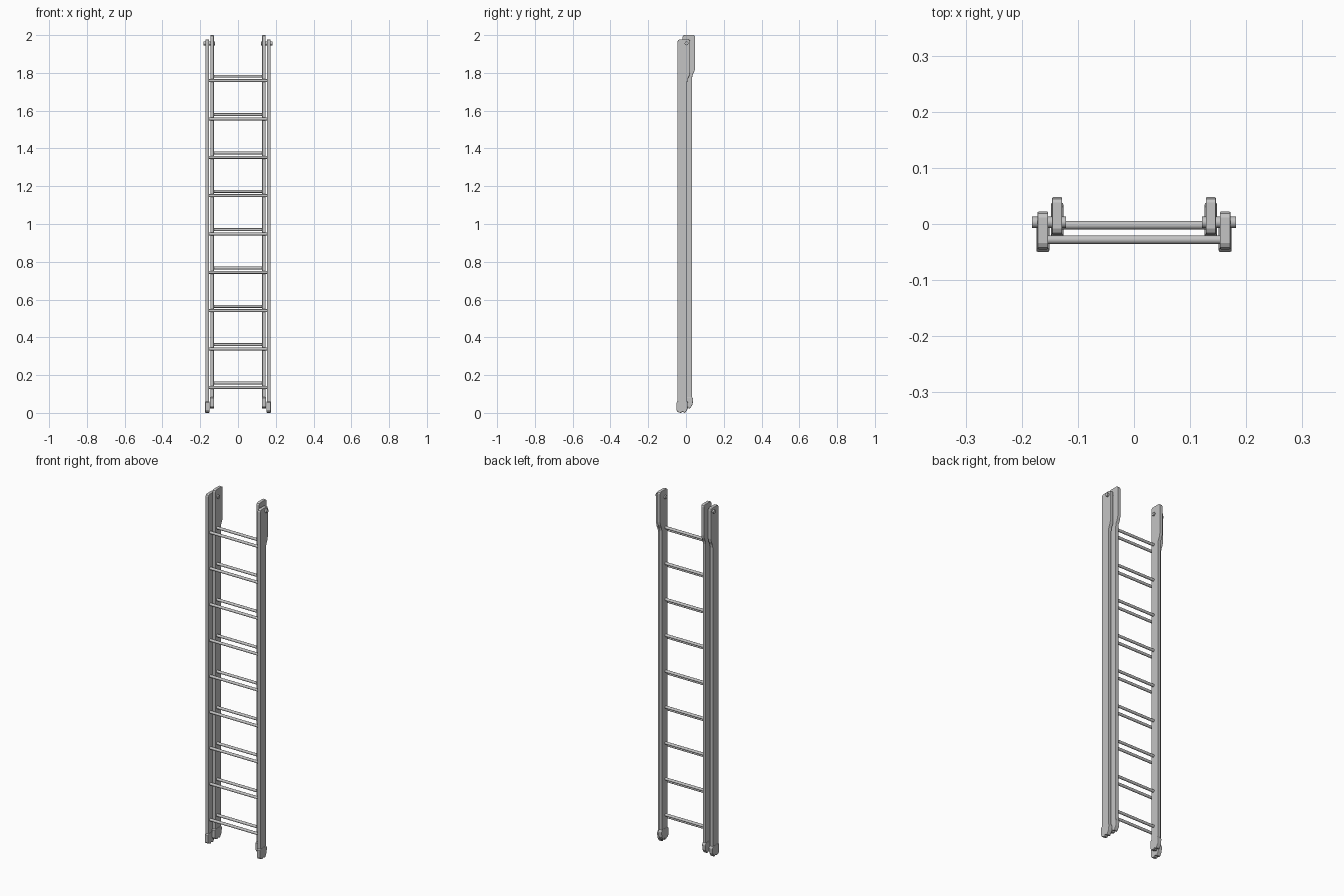
import bpy, bmesh, math
from mathutils import Matrix

cube = bpy.data.objects.get("Cube")
if cube:
    bpy.data.objects.remove(cube, do_unlink=True)


def make_material(name, value):
    mat = bpy.data.materials.new(name)
    mat.use_nodes = True
    colour = (value, value, value, 1)
    mat.diffuse_color = colour
    mat.node_tree.nodes["Principled BSDF"].inputs["Base Color"].default_value = colour
    return mat


metal = make_material("light grey metal", 0.55)


def finish(name, bm, smooth=False):
    bmesh.ops.recalc_face_normals(bm, faces=bm.faces)
    mesh = bpy.data.meshes.new(name)
    bm.to_mesh(mesh)
    bm.free()
    mesh.materials.append(metal)
    obj = bpy.data.objects.new(name, mesh)
    bpy.context.collection.objects.link(obj)
    if smooth:
        bpy.ops.object.select_all(action="DESELECT")
        obj.select_set(True)
        bpy.context.view_layer.objects.active = obj
        bpy.ops.object.shade_smooth_by_angle(angle=math.radians(40))
    return obj


def plate(name, profile, x0, x1, dy, dz, bevel):
    """Side profile in y and z, extruded from x0 to x1."""
    bm = bmesh.new()
    face = bm.faces.new([bm.verts.new((x0, y + dy, z + dz)) for y, z in profile])
    new = bmesh.ops.extrude_face_region(bm, geom=[face])["geom"]
    moved = [v for v in new if isinstance(v, bmesh.types.BMVert)]
    bmesh.ops.translate(bm, verts=moved, vec=(x1 - x0, 0, 0))
    obj = finish(name, bm)
    mod = obj.modifiers.new("soft edges", "BEVEL")
    mod.width = bevel
    mod.segments = 2
    mod.limit_method = "ANGLE"
    mod.angle_limit = math.radians(60)


def rod(name, x0, x1, y, z, radius, sides=16):
    """Round bar along x."""
    bm = bmesh.new()
    place = Matrix.Translation(((x0 + x1) / 2, y, z)) @ Matrix.Rotation(math.pi / 2, 4, "Y")
    bmesh.ops.create_cone(bm, cap_ends=True, segments=sides, radius1=radius,
                          radius2=radius, depth=x1 - x0, matrix=place)
    finish(name, bm, True)


# Side rail: straight below, stepped back at the hinge end
rail = [(-0.045, 0.03), (0.006, 0.03), (0.006, 1.75), (0.009, 1.767),
        (0.019, 1.788), (0.022, 1.805), (0.022, 1.965), (0.019, 1.973),
        (0.012, 1.977), (-0.034, 1.977), (-0.042, 1.973), (-0.045, 1.965)]
# Foot cap: rounded boot with a slot in the sole
foot = [(-0.044, 0.062), (-0.05, 0.055), (-0.05, 0.014), (-0.044, 0.005),
        (-0.03, 0), (-0.024, 0), (-0.022, 0.006), (-0.014, 0.006),
        (-0.012, 0), (-0.003, 0.002), (0.009, 0.022), (0.012, 0.05), (0.006, 0.062)]

# Two nested ladder sections: name, inner x, outer x, y shift, z shift
sections = [("front", 0.153, 0.172, 0, 0), ("back", 0.128, 0.146, 0.026, 0.023)]
for section, inner, outer, dy, dz in sections:
    for side, s in (("left", 1), ("right", -1)):
        plate(f"{section}_{side}_rail", rail, s * inner, s * outer, dy, dz, 0.002)
        plate(f"{section}_{side}_foot", foot, s * (inner - 0.002), s * (outer + 0.002),
              dy, dz, 0.003)
    for i in range(9):
        rod(f"{section}_rung_{i + 1}", -inner - 0.005, inner + 0.005,
            -0.028 + dy, 0.135 + 0.203 * i + dz, 0.0077)

# Hinge pins joining the sections
for side, s in (("left", 1), ("right", -1)):
    ends = sorted((s * 0.121, s * 0.182))
    rod(f"{side}_hinge_pin", ends[0], ends[1], 0.003, 1.956, 0.01)
